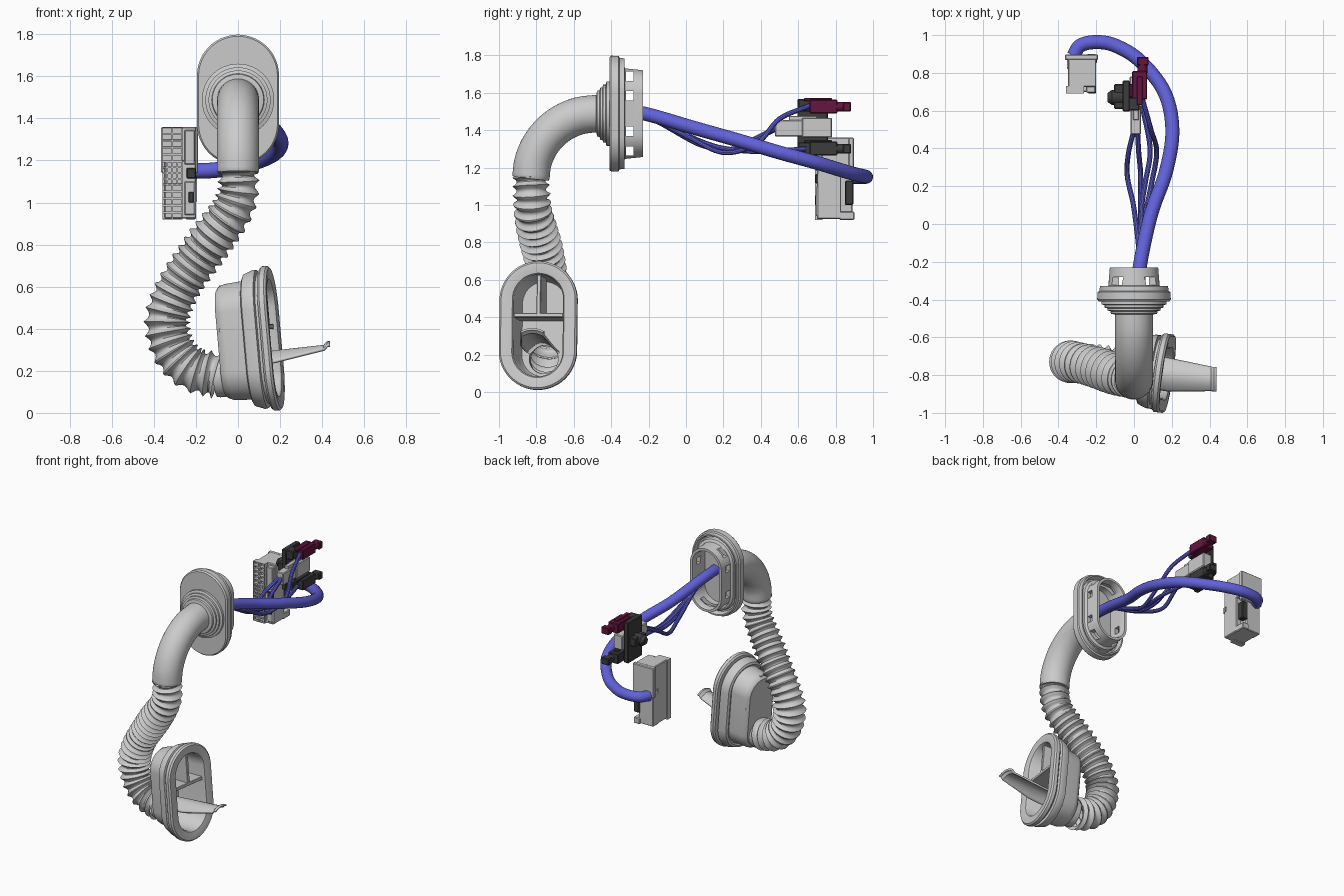
import bpy, bmesh
from math import sin, cos, pi
from mathutils import Vector, Matrix

if "Cube" in bpy.data.objects:
    bpy.data.objects.remove(bpy.data.objects["Cube"])


def material(name, rgb):
    m = bpy.data.materials.new(name)
    m.diffuse_color = (*rgb, 1)
    m.use_nodes = True
    m.node_tree.nodes["Principled BSDF"].inputs["Base Color"].default_value = m.diffuse_color
    return m


BLUE = material("blue_cable", (0.12, 0.12, 0.7))
MAROON = material("maroon_plastic", (0.13, 0.008, 0.05))
DARK = material("dark_plastic", (0.045, 0.045, 0.045))


def finish(name, bm, mat=None):
    bmesh.ops.recalc_face_normals(bm, faces=bm.faces)
    me = bpy.data.meshes.new(name)
    bm.to_mesh(me)
    bm.free()
    ob = bpy.data.objects.new(name, me)
    bpy.context.collection.objects.link(ob)
    if mat:
        me.materials.append(mat)
    return ob


def skin(name, rings, cap=True, mat=None, closed=True):
    """Join a row of point rings into one surface."""
    bm = bmesh.new()
    vs = [[bm.verts.new(p) for p in r] for r in rings]
    n = len(rings[0])
    for a, b in zip(vs, vs[1:]):
        for i in range(n if closed else n - 1):
            j = (i + 1) % n
            bm.faces.new((a[i], a[j], b[j], b[i]))
    if cap:
        bm.faces.new(vs[0])
        bm.faces.new(vs[-1])
    return finish(name, bm, mat)


def smooth_path(pts, step):
    """Catmull-Rom through pts, resampled evenly."""
    p = [Vector(q) for q in pts]
    p = [2 * p[0] - p[1]] + p + [2 * p[-1] - p[-2]]
    fine = []
    for a, b, c, d in zip(p, p[1:], p[2:], p[3:]):
        for k in range(40):
            t = k / 40
            fine.append(0.5 * (2 * b + (c - a) * t + (2 * a - 5 * b + 4 * c - d) * t * t
                               + (3 * b - a - 3 * c + d) * t ** 3))
    fine.append(p[-2])
    dist = [0]
    for a, b in zip(fine, fine[1:]):
        dist.append(dist[-1] + (b - a).length)
    n = max(2, round(dist[-1] / step))
    out, i = [], 0
    for k in range(n + 1):
        s = dist[-1] * k / n
        while i < len(fine) - 2 and dist[i + 1] < s:
            i += 1
        out.append(fine[i].lerp(fine[i + 1], (s - dist[i]) / (dist[i + 1] - dist[i])))
    return out


def sweep(name, pts, radius, step=0.03, sides=16, cap=True, mat=None):
    """Round tube along a path; radius is a function of 0..1."""
    path = smooth_path(pts, step)
    rings, side, n = [], Vector((0.31, 0.5, 0.81)), len(path) - 1
    for k, c in enumerate(path):
        t = (path[min(k + 1, n)] - path[max(k - 1, 0)]).normalized()
        side = (side - t * side.dot(t)).normalized()
        up, r = t.cross(side), radius(k / n)
        rings.append([c + r * (side * cos(2 * pi * i / sides) + up * sin(2 * pi * i / sides))
                      for i in range(sides)])
    return skin(name, rings, cap, mat)


def stadium(hw, hl, d, n=64):
    ring = []
    for i in range(n):
        t = 2 * pi * (i + 0.5) / n
        ring.append(Vector((hw * cos(t), hw * sin(t) + (hl - hw) * (1 if sin(t) > 0 else -1), d)))
    return ring


def circle(r, d, b=0, n=48):
    return [Vector((r * cos(2 * pi * i / n), b + r * sin(2 * pi * i / n), d)) for i in range(n)]


def box(name, x, y, z, mat=None, bevel=0.005, matrix=None):
    bm = bmesh.new()
    bmesh.ops.create_cube(bm, size=1)
    for v in bm.verts:
        v.co = [(a + b) / 2 + (b - a) * c for (a, b), c in zip((x, y, z), v.co)]
    if bevel:
        bmesh.ops.bevel(bm, geom=bm.edges[:], offset=bevel, segments=1, affect='EDGES')
    ob = finish(name, bm, mat)
    if matrix:
        ob.matrix_world = matrix
    return ob


def cut(ob, cutter):
    m = ob.modifiers.new("cut", 'BOOLEAN')
    m.operation, m.object, m.solver = 'DIFFERENCE', cutter, 'EXACT'
    cutter.hide_render = True
    cutter.hide_set(True)


def frame(origin, normal):
    n = Vector(normal).normalized()
    up = (Vector((0, 0, 1)) - n * n.z).normalized()
    m = Matrix((up.cross(n), up, n)).transposed().to_4x4()
    m.translation = origin
    return m


# upper grommet: stadium cup opening to the back, with stepped round collar
UP = frame((0, 0, 1.488), (0, -1, 0))
prof = [(.105, .21, .37), (.105, .21, .24), (.11, .215, .23), (.128, .232, .23), (.136, .242, .325),
        (.15, .26, .335), (.155, .265, .365), (.165, .275, .365), (.17, .285, .328), (.18, .295, .328),
        (.184, .298, .355), (.194, .309, .36), (.195, .31, .40), (.187, .302, .41)]
cup = skin("upper_grommet", [stadium(*p) for p in prof])
cup.matrix_world = UP
for b in (-.2, -.095, .095, .2):
    cut(cup, box("slot_cutter", (-.3, .3), (b - .025, b + .025), (.28, .322), bevel=0, matrix=UP))
steps = [(.172, .40), (.172, .425), (.155, .43), (.155, .443), (.14, .447), (.14, .458),
         (.125, .462), (.122, .475), (.1, .48)]
skin("upper_collar", [circle(*s) for s in steps]).matrix_world = UP

# smooth elbow and corrugated hose
elbow = [(0, -.45, 1.488)] + [(0, -.48 - .35 * sin(a * pi / 12), 1.14 + .348 * cos(a * pi / 12))
                              for a in range(7)]
sweep("elbow_tube", elbow, lambda t: .1 if t < .985 else .096, .012, 40)
hose = [(0, -.83, 1.15), (0, -.825, 1.05), (-.03, -.817, .96), (-.1, -.795, .86), (-.18, -.765, .75),
        (-.27, -.74, .62), (-.325, -.73, .5), (-.335, -.73, .4), (-.3, -.735, .29),
        (-.22, -.745, .21), (-.1, -.757, .178)]
sweep("corrugated_hose", hose,
      lambda t: .1 + .013 * min(1, t * 4) - .025 * abs(sin(25 * pi * t)), .0068, 36, False)

# lower grommet: tilted stadium cup opening to the right
LOW = frame((.16, -.79, .355), (1, -.14, .09))
prof = [(.118, .255, -.225), (.13, .27, -.2), (.133, .273, .0), (.14, .28, .012), (.17, .31, .018),
        (.2, .335, .018), (.21, .345, .008), (.21, .345, -.015), (.2, .335, -.025), (.175, .31, -.028),
        (.175, .31, -.04), (.195, .33, -.045), (.197, .332, -.06), (.18, .315, -.105),
        (.165, .30, -.112), (.15, .287, -.105), (.146, .283, -.12), (.141, .276, -.205),
        (.13, .265, -.232), (.115, .25, -.243)]
low = skin("lower_grommet", [stadium(*p) for p in prof])
low.matrix_world = LOW
hole = skin("hole_cutter", [circle(.078, -.3, -.16), circle(.078, -.2, -.16)])
hole.matrix_world = LOW
cut(low, hole)
box("cross_bar", (-.133, .133), (.045, .068), (-.23, -.004), bevel=.003, matrix=LOW)
box("upright_bar", (-.011, .011), (.06, .272), (-.23, -.004), bevel=.003, matrix=LOW)
neck = [(.098, -.235), (.098, -.27), (.094, -.285), (.078, -.285), (.078, -.235)]
skin("lower_neck", [circle(r, d, -.16) for r, d in neck], False).matrix_world = LOW

# curved tongue sticking out of the lower hole: x, y, crown z, half width, sag
tongue = []
for x, y, z, w, s in [(-.07, -.757, .255, .08, .05), (.05, -.775, .272, .086, .055),
                      (.18, -.797, .292, .086, .05), (.41, -.82, .318, .062, .018),
                      (.425, -.822, .335, .062, .016), (.437, -.822, .335, .062, .016)]:
    tongue.append([(x, y + w * k / 8, z - s * (k / 8) ** 2) for k in range(-8, 9)])
m = skin("tongue", tongue, False, closed=False).modifiers.new("thickness", 'SOLIDIFY')
m.thickness, m.offset = .012, 0

# main cable and thin branch cables
sweep("main_cable", [(.02, -.40, 1.51), (.03, -.23, 1.49), (.09, .05, 1.41), (.17, .28, 1.345),
                     (.203, .5, 1.28), (.16, .7, 1.225), (.03, .865, 1.175), (-.1, .945, 1.155),
                     (-.2, .963, 1.15), (-.285, .945, 1.15), (-.32, .89, 1.15)],
      lambda t: .037, .02, 20, mat=BLUE)
branches = [
    [(.05, .0, 1.37), (.09, .2, 1.28), (.12, .38, 1.33), (.09, .5, 1.46), (.045, .66, 1.53)],
    [(.0, .08, 1.33), (-.035, .25, 1.29), (-.03, .37, 1.35), (.0, .5, 1.415)],
    [(.035, .08, 1.32), (.035, .26, 1.3), (.025, .38, 1.36), (.018, .5, 1.42)],
    [(.04, .08, 1.34), (.06, .22, 1.3), (.085, .4, 1.285), (.04, .64, 1.3)]]
for pts in branches:
    sweep("branch_cable", [(.02, -.40, 1.48), (.03, -.2, 1.465)] + pts, lambda t: .0135, .02, 10, mat=BLUE)

# two coax plugs, maroon on top and dark below
for name, mat, dz in (("maroon_plug", MAROON, 0), ("dark_plug", DARK, -.225)):
    z = 1.525 + dz
    box(name + "_body", (-.01, .07), (.66, .81), (z - .035, z + .038), mat)
    box(name + "_latch", (-.032, .0), (.67, .74), (z - .02, z + .025), mat)
    box(name + "_rib", (.015, .045), (.63, .78), (z + .03, z + .046), mat, .003)
    sweep(name + "_nose", [(.045, .8, z), (.045, .85, z)], lambda t: .026, .05, 20, mat=mat)
    box(name + "_tip", (.015, .078), (.84, .883), (z - .025, z + .025), mat)

# light plug between them
box("light_plug_front", (-.018, .038), (.475, .64), (1.365, 1.455))
box("light_plug_rear", (-.024, .046), (.62, .78), (1.36, 1.466))
box("light_plug_latch", (-.005, .025), (.55, .7), (1.45, 1.475), bevel=.003)

# dark holder plate with push clip
box("holder_plate", (-.06, -.022), (.595, .76), (1.265, 1.565), DARK)
for z in (1.30, 1.53):
    box("holder_arm", (-.03, .03), (.6, .67), (z - .03, z + .035), DARK)
sweep("clip_stem", [(-.05, .67, 1.42), (-.14, .67, 1.42)], lambda t: .024 + .016 * (t < .8), .02, 16, mat=DARK)
box("clip_foot", (-.105, -.05), (.61, .74), (1.39, 1.45), DARK)

# big multi-pin connector
box("connector_body_upper", (-.35, -.2), (.725, .875), (1.18, 1.36))
box("connector_body_lower", (-.35, -.2), (.7, .83), (.925, 1.2))
box("connector_back_plate", (-.365, -.19), (.868, .898), (1.14, 1.36))
box("connector_back_wall", (-.355, -.235), (.82, .89), (.925, 1.16))
box("connector_foot", (-.25, -.2), (.82, .9), (.92, .965))
box("connector_lever", (-.245, -.197), (.85, .895), (1.0, 1.13), DARK)
box("connector_lever_catch", (-.245, -.2), (.69, .73), (1.115, 1.165), DARK)
box("connector_lower_latch", (-.235, -.21), (.69, .71), (1.0, 1.05), DARK, .003)
for z0, z1 in ((.94, 1.1), (1.18, 1.345)):
    box("connector_side_rail", (-.255, -.205), (.695, .74), (z0, z1))


def pin_block(cols, rows, z0, z1, x0=-.36, x1=-.265, y=.69, depth=.04):
    bm = bmesh.new()
    bmesh.ops.create_grid(bm, x_segments=cols, y_segments=rows, size=.5)
    for v in bm.verts:
        v.co = ((x0 + x1) / 2 + v.co.x * (x1 - x0), y + depth, (z0 + z1) / 2 + v.co.y * (z1 - z0))
    new = bmesh.ops.extrude_face_region(bm, geom=bm.faces[:])["geom"]
    for v in new:
        if isinstance(v, bmesh.types.BMVert):
            v.co.y -= depth
    bmesh.ops.recalc_face_normals(bm, faces=bm.faces)
    front = [f for f in new if isinstance(f, bmesh.types.BMFace)]
    bmesh.ops.inset_individual(bm, faces=front, thickness=.006, depth=0)
    bmesh.ops.inset_individual(bm, faces=front, thickness=.0005, depth=-.025)
    finish("connector_pin_block", bm)


pin_block(2, 5, 1.195, 1.36)
pin_block(4, 4, 1.085, 1.195)
pin_block(2, 5, .92, 1.085)

# smooth shading that keeps sharp edges
for ob in bpy.data.objects:
    if not ob.hide_render:
        ob.select_set(True)
        bpy.context.view_layer.objects.active = ob
bpy.ops.object.shade_smooth_by_angle(angle=0.6)
